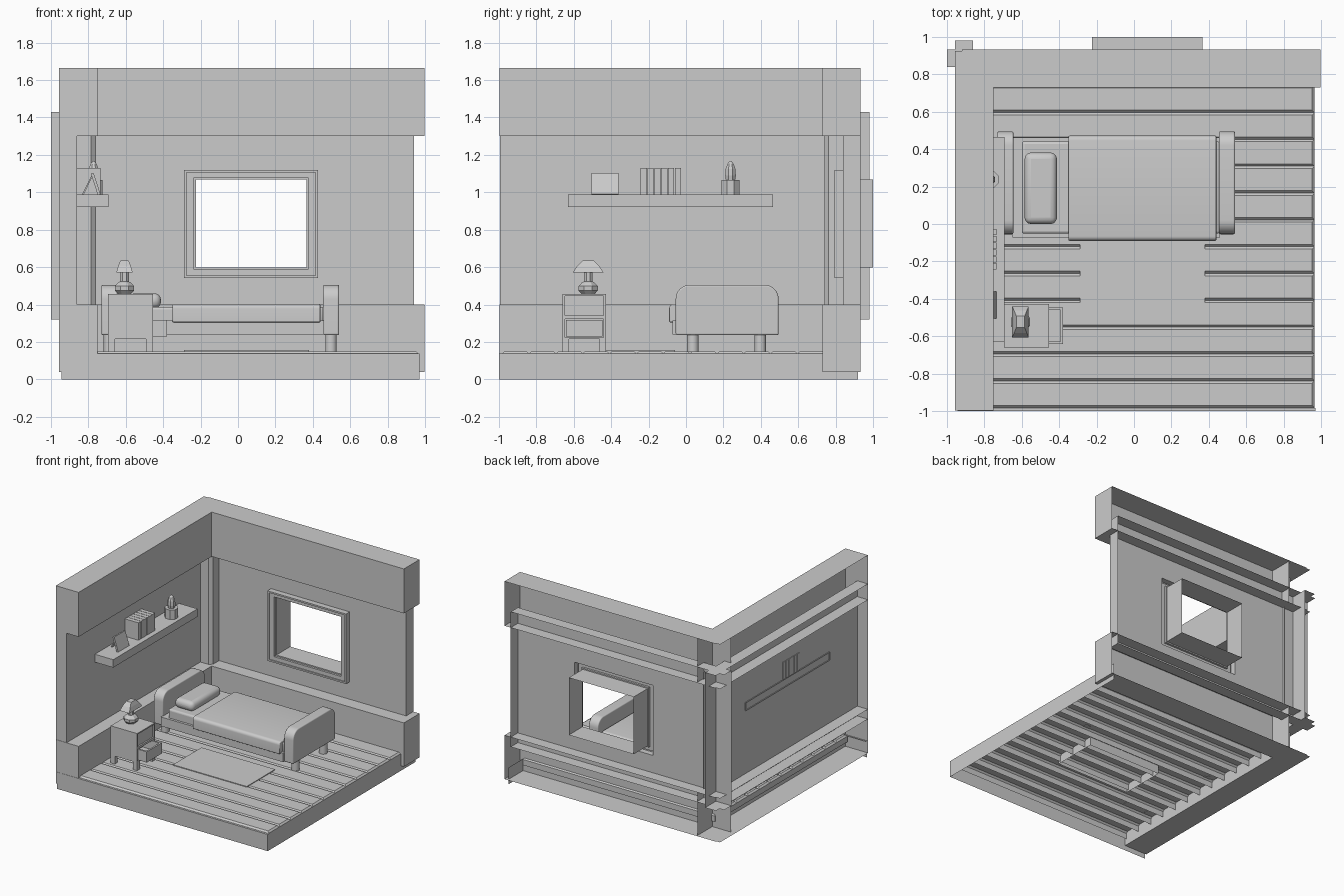
import bpy, bmesh, math

if "Cube" in bpy.data.objects:
    bpy.data.objects.remove(bpy.data.objects["Cube"])


def finish(name, bm, bevel=0, seg=3, smooth=False, recalc=False):
    if recalc:
        bmesh.ops.recalc_face_normals(bm, faces=bm.faces)
    me = bpy.data.meshes.new(name)
    bm.to_mesh(me)
    bm.free()
    ob = bpy.data.objects.new(name, me)
    bpy.context.collection.objects.link(ob)
    if bevel:
        m = ob.modifiers.new("bevel", 'BEVEL')
        m.width, m.segments, m.limit_method = bevel, seg, 'ANGLE'
    if smooth:
        bpy.ops.object.select_all(action='DESELECT')
        ob.select_set(True)
        bpy.context.view_layer.objects.active = ob
        bpy.ops.object.shade_smooth_by_angle(angle=math.radians(35))
    return ob


def box(name, lo, hi, omit=(), **kw):
    """Axis-aligned box; sides listed in omit stay open."""
    bm = bmesh.new()
    v = [bm.verts.new(((lo, hi)[i & 1][0], (lo, hi)[i >> 1 & 1][1], (lo, hi)[i >> 2][2])) for i in range(8)]
    sides = {'-x': (0, 4, 6, 2), '+x': (1, 3, 7, 5), '-y': (0, 1, 5, 4),
             '+y': (2, 6, 7, 3), '-z': (0, 2, 3, 1), '+z': (4, 5, 7, 6)}
    for key, f in sides.items():
        if key not in omit:
            bm.faces.new([v[i] for i in f])
    return finish(name, bm, **kw)


def loft(name, rings, caps=(False, False), **kw):
    """Skin a stack of closed loops."""
    bm = bmesh.new()
    vs = [[bm.verts.new(p) for p in r] for r in rings]
    n = len(vs[0])
    for a, b in zip(vs, vs[1:]):
        for i in range(n):
            j = (i + 1) % n
            bm.faces.new((a[i], a[j], b[j], b[i]))
    if caps[0]:
        bm.faces.new(vs[0][::-1])
    if caps[1]:
        bm.faces.new(vs[-1])
    return finish(name, bm, **kw)


def rect_xz(x0, x1, z0, z1, y, d=0):
    return [(x0 + d, y, z0 + d), (x1 - d, y, z0 + d), (x1 - d, y, z1 - d), (x0 + d, y, z1 - d)]


def rect_xy(x0, x1, y0, y1, z, d=0):
    return [(x0 + d, y0 + d, z), (x1 - d, y0 + d, z), (x1 - d, y1 - d, z), (x0 + d, y1 - d, z)]


def lathe(name, cx, cy, prof, n, **kw):
    rings = [[(cx + r * math.cos(2 * math.pi * (i + .5) / n), cy + r * math.sin(2 * math.pi * (i + .5) / n), z)
              for i in range(n)] for r, z in prof]
    return loft(name, rings, (True, True), **kw)


def arch(y0, y1, z0, z1, r, n=8):
    """yz outline with rounded top corners."""
    pts = [(y0, z0), (y1, z0)]
    for cy, a0 in ((y1 - r, 0), (y0 + r, 90)):
        for i in range(n + 1):
            a = math.radians(a0 + 90 * i / n)
            pts.append((cy + r * math.cos(a), z1 - r + r * math.sin(a)))
    return pts


def slab_x(name, prof, x0, x1, **kw):
    return loft(name, [[(x, y, z) for y, z in prof] for x in (x0, x1)], (True, True), recalc=True, **kw)


# Floor skirt, rim and planks (open below)
box("floor_base", (-.945, -1, 0), (.97, .92, .137), ('-z', '+z', '+y', '-x'))
box("floor_front_rim", (-.945, -1, .09), (.97, -.983, .137), ('-z', '-y', '+x', '-x', '+y'))
pitch = .1435
for i in range(12):
    y1 = .7395 - pitch * i
    y0 = y1 - pitch
    loft(f"floor_plank_{i}", [rect_xy(-.78, .965, y0, y1, .09), rect_xy(-.78, .965, y0, y1, .137),
                              rect_xy(-.78, .965, y0, y1, .15, .0125)], (False, True))

# Wall bands, open at the outside
for nm, z0, z1 in (("lower", .04, .40), ("upper", 1.30, 1.665)):
    box(nm + "_back_band", (-.92, .73, z0), (.997, .933, z1), ('+y', '-x'))
    box(nm + "_left_band", (-.957, -.998, z0), (-.75, .925, z1), ('-x', '+y'))

# Recessed middle wall panels, the back one with a window hole
box("left_wall_panel", (-.957, -.995, .32), (-.86, .98, 1.43), ('-x', '+y'))
wall = (-1, .94, .32, 1.43)
hole = (-.288, .427, .543, 1.118)
glass = (-.225, .365, .597, 1.068)
box("back_wall_rim", (-1, .84, .32), (.94, .933, 1.43), ('-y', '+y', '-x'))
loft("back_wall_panel", [rect_xz(*wall, .84), rect_xz(*hole, .84)])

# Window frame and deep reveal
loft("window_frame", [rect_xz(*hole, .84), rect_xz(*hole, .793), rect_xz(*hole, .793, .013),
                      rect_xz(*hole, .803, .013), rect_xz(*glass, .803, -.010), rect_xz(*glass, .82, -.010),
                      rect_xz(*glass, .82), rect_xz(*glass, 1.0)])

# Chamfered corner post
bm = bmesh.new()
post = [(-.88, .74), (-.787, .74), (-.76, .763), (-.76, .86)]
lo, hi = [[bm.verts.new((x, y, z)) for x, y in post] for z in (.36, 1.36)]
for i in range(3):
    bm.faces.new((lo[i], lo[i + 1], hi[i + 1], hi[i]))
finish("corner_post", bm)

# Rug
box("rug", (-.29, -.43, .08), (.38, -.06, .156), ('-z',))

# Shelf with frame, books and potted plant
box("wall_shelf", (-.87, -.63, .922), (-.693, .465, .987), ('-x',))
for i in range(6):
    y = -.242 + .0365 * i
    box(f"book_{i}", (-.865, y, .987), (-.735, y + .033, 1.13))
loft("picture_frame", [[(-.75, y, .987), (-.735, y, .99), (-.772, y, 1.103), (-.787, y, 1.10)]
                       for y in (-.505, -.36)], (True, True), recalc=True)
loft("picture_stand", [[(-.835, y, .987), (-.825, y, .987), (-.778, y, 1.085), (-.783, y, 1.09)]
                       for y in (-.455, -.41)], (True, True), recalc=True)
lathe("plant_pot", -.772, .238, [(.052, .987), (.052, 1.065)], 8)
lathe("plant", -.772, .238, [(.027, 1.065), (.031, 1.09), (.028, 1.125), (.018, 1.152), (.004, 1.168)], 8)

# Bed
for nm, x0, x1 in (("head", -.73, -.645), ("foot", .455, .54)):
    slab_x(nm + "board", arch(-.055, .495, .237, .505, .075), x0, x1, bevel=.008, smooth=True)
    for k, y in enumerate((.037, .397)):
        lathe(f"{nm}_leg_{k}", (x0 + x1) / 2, y, [(.031, .148), (.031, .245)], 16, smooth=True)
box("bed_frame", (-.65, -.072, .24), (.46, .462, .315))
box("mattress", (-.60, -.052, .30), (.458, .442, .388), bevel=.015, smooth=True)
slab_x("blanket", arch(-.09, .472, .305, .403, .025, 5), -.35, .44, bevel=.006, smooth=True)
box("pillow", (-.585, 0, .38), (-.412, .382, .46), bevel=.035, seg=4, smooth=True)

# Nightstand: shell with two bays, legs, closed and open drawers
X0, X1, Y0, Y1 = -.695, -.455, -.66, -.428
box("nightstand_body", (X0, Y0, .215), (X1, Y1, .455), ('+x',))
for nm, z0, z1 in (("lower", .225, .322), ("upper", .34, .445)):
    ya, yb = Y0 + .013, Y1 - .013
    top = .331 if nm == "lower" else .455
    bot = .215 if nm == "lower" else .331
    yz = lambda a, b, c, d, x: [(x, a, c), (x, b, c), (x, b, d), (x, a, d)]
    deep = X1 - (.12 if nm == "lower" else .012)
    loft(nm + "_bay", [yz(Y0, Y1, bot, top, X1), yz(ya, yb, z0, z1, X1), yz(ya, yb, z0, z1, deep)], (False, True))
for i, x in enumerate((X0, X1 - .037)):
    for j, y in enumerate((Y0, Y1 - .035)):
        box(f"nightstand_leg_{i}{j}", (x, y, .145), (x + .037, y + .035, .215))
d = (-.56, -.38, Y0 + .018, Y1 - .018)
loft("open_drawer", [rect_xy(*d, .23), rect_xy(*d, .318), rect_xy(*d, .318, .014), rect_xy(*d, .245, .014)],
     (True, True))

# Table lamp
lx, ly = -.607, -.523
lathe("lamp_base", lx, ly, [(.036, .455), (.056, .475), (.056, .498), (.036, .518), (.02, .525)], 8)
lathe("lamp_stem", lx, ly, [(.025, .515), (.025, .60)], 8)
loft("lamp_shade", [rect_xy(lx - .044, lx + .044, ly - .083, ly + .083, .57),
                    rect_xy(lx - .034, lx + .034, ly - .06, ly + .06, .605),
                    rect_xy(lx - .022, lx + .022, ly - .03, ly + .03, .635)], (True, True))
